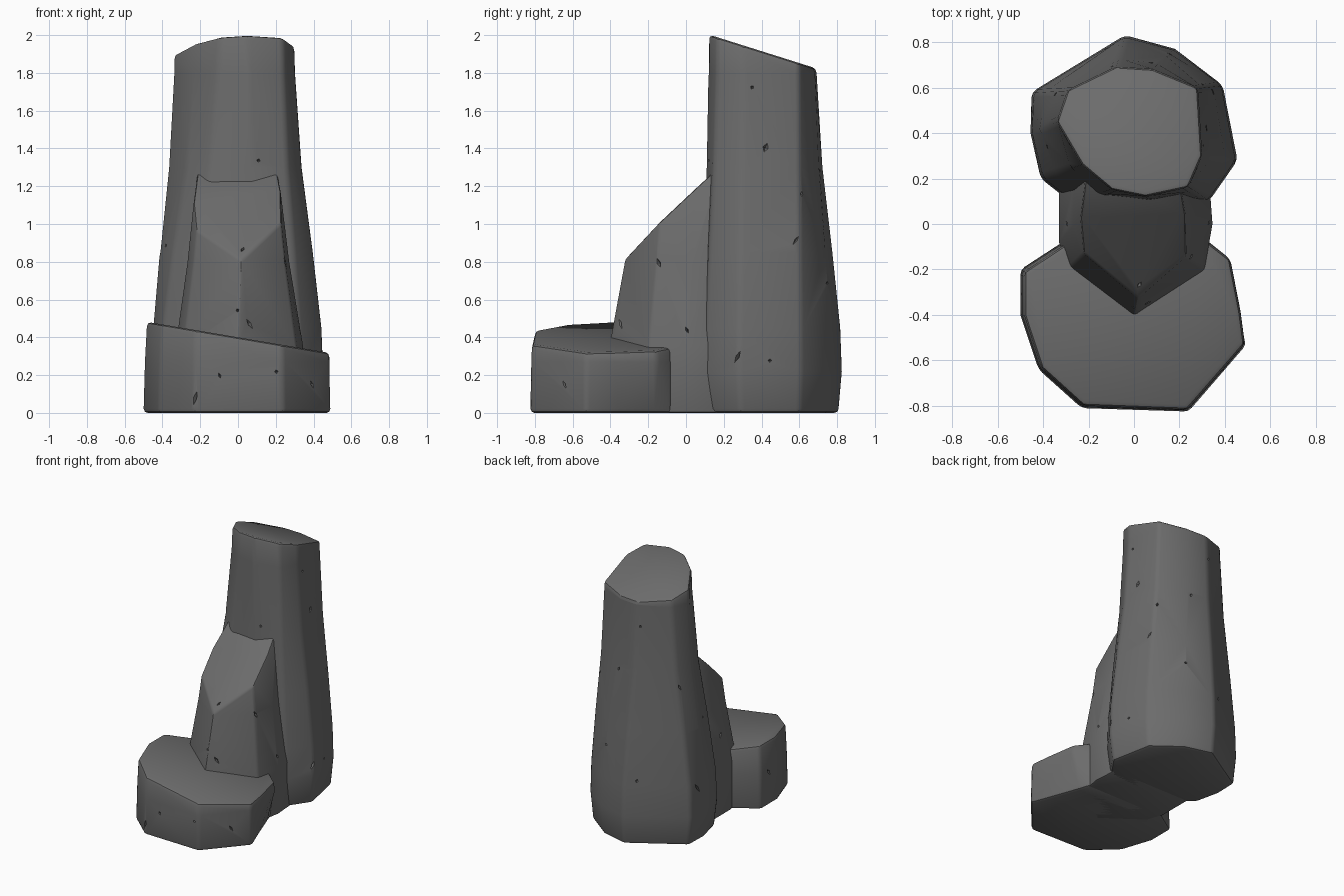
import bpy, bmesh, random
from mathutils import Vector, Matrix

random.seed(4)
if "Cube" in bpy.data.objects:
    bpy.data.objects.remove(bpy.data.objects["Cube"], do_unlink=True)

stone = bpy.data.materials.new("stone grey")
stone.use_nodes = True
stone.diffuse_color = (0.15, 0.15, 0.15, 1)
stone.node_tree.nodes["Principled BSDF"].inputs["Base Color"].default_value = stone.diffuse_color


def blend(a, b, t):
    return [Vector(p).lerp(Vector(q), t) for p, q in zip(a, b)]


def scaled(ring, s, cy):
    return [(x * s, cy + (y - cy) * s) for x, y in ring]


def new_object(name, bm):
    mesh = bpy.data.meshes.new(name)
    bmesh.ops.recalc_face_normals(bm, faces=bm.faces)
    bm.to_mesh(mesh)
    bm.free()
    obj = bpy.data.objects.new(name, mesh)
    bpy.context.collection.objects.link(obj)
    return obj


def apply(obj, mod):
    with bpy.context.temp_override(object=obj, active_object=obj):
        bpy.ops.object.modifier_apply(modifier=mod.name)


def rock(name, rings, cuts, soften, chips):
    """Loft outlines upward, slice with planes, soften edges, then chip the surface."""
    bm = bmesh.new()
    loops = [[bm.verts.new((p[0], p[1], z)) for p in ring] for z, ring in rings]
    n = len(loops[0])
    for low, high in zip(loops, loops[1:]):
        for i in range(n):
            j = (i + 1) % n
            bm.faces.new((low[i], low[j], high[j], high[i]))
    bm.faces.new(loops[0])
    bm.faces.new(loops[-1])
    bmesh.ops.recalc_face_normals(bm, faces=bm.faces)
    for co, normal in cuts:
        geom = bm.verts[:] + bm.edges[:] + bm.faces[:]
        bmesh.ops.bisect_plane(bm, geom=geom, plane_co=co, plane_no=normal, clear_outer=True)
        bmesh.ops.holes_fill(bm, edges=[e for e in bm.edges if e.is_boundary])
    obj = new_object(name, bm)
    bevel = obj.modifiers.new("worn edges", 'BEVEL')
    bevel.width, bevel.segments, bevel.angle_limit = soften, 2, 0.4
    apply(obj, bevel)

    # Small pits and cracks: stretched pyramids sunk into the surface
    bm = bmesh.new()
    for spot, length, width in chips:
        bpy.context.view_layer.update()
        _, hit, normal, _ = obj.closest_point_on_mesh(Vector(spot))
        turn = normal.to_track_quat('Z', 'Y').to_matrix().to_4x4()
        spin = Matrix.Rotation(random.uniform(-0.7, 0.7), 4, 'Z')
        size = Matrix.Diagonal((width, length, 0.05, 1))
        bmesh.ops.create_cone(bm, cap_ends=True, segments=4, radius1=0, radius2=1, depth=1,
                              matrix=Matrix.Translation(hit) @ turn @ spin @ size)
    cutter = new_object(name + "_chips", bm)
    cutter.hide_render = True
    cut = obj.modifiers.new("chips", 'BOOLEAN')
    cut.operation, cut.solver, cut.object = 'DIFFERENCE', 'EXACT', cutter
    apply(obj, cut)
    bpy.data.objects.remove(cutter, do_unlink=True)

    obj.data.materials.clear()
    obj.data.materials.append(stone)
    for face in obj.data.polygons:
        face.material_index = 0
    bpy.ops.object.select_all(action='DESELECT')
    obj.select_set(True)
    bpy.context.view_layer.objects.active = obj
    bpy.ops.object.shade_smooth_by_angle(angle=0.55)
    return obj


# Tall column with a top slanting down to the back
foot = [(-.45, .58), (-.04, .83), (.18, .77), (.39, .61), (.455, .28),
        (.33, .10), (.1, .08), (-.27, .09), (-.41, .2), (-.455, .4)]
crown = [(-.29, .59), (-.08, .69), (.08, .68), (.28, .6), (.3, .3),
         (.24, .16), (.05, .12), (-.1, .15), (-.23, .26), (-.34, .45)]
rings = [(0, scaled(foot, .95, .45))]
rings += [(z, blend(foot, crown, t)) for z, t in
          ((.22, 0), (.45, .06), (.85, .36), (1.3, .75), (1.8, .98), (2.2, 1.05))]
rock("tall_column", rings, [((0, .13, 2.0), (0, .315, 1))], .025,
     [((.4, .43, 1.41), .05, .03), ((.4, .36, 1.73), .02, .02), ((.5, .46, .28), .02, .02),
      ((.5, .25, .3), .07, .02), ((.5, .6, .93), .06, .015), ((.4, .72, 1.17), .03, .02),
      ((-.5, .5, .42), .09, .02), ((-.5, .3, .9), .02, .02), ((-.4, .6, 1.2), .05, .015),
      ((-.2, .9, .5), .025, .02), ((.2, .9, .7), .02, .025), ((.13, 0, 1.34), .02, .02),
      ((.1, .9, 1.3), .03, .02), ((-.2, .9, 1.65), .02, .02)])

# Sloping buttress leaning against the column
low = [(-.33, .2), (-.33, -.08), (-.29, -.2), (0, -.41), (.31, -.2), (.345, 0), (.33, .2)]
high = [(-.21, .2), (-.215, .05), (-.19, -.1), (.03, -.26), (.2, -.12), (.21, .05), (.2, .2)]
rings = [(0, low), (.35, low), (.8, blend(low, high, .55)), (1.3, high)]
rock("buttress", rings, [((0, .09, 1.2), (-.08, -.68, .72))], .02,
     [((.02, -.3, .9), .04, .015), ((.1, -.4, .48), .06, .02), ((-.07, -.5, .57), .02, .02),
      ((.3, -.15, .8), .06, .02), ((.4, 0, .45), .04, .015), ((-.3, 0, .6), .05, .015)])

# Low front block with a top slanting down to one side
base = [(-.5, -.2), (-.3, -.07), (.33, -.07), (.43, -.15), (.475, -.38), (.495, -.53),
        (.24, -.825), (-.23, -.81), (-.42, -.64), (-.5, -.4)]
under = list(base)
under[3], under[4] = (.36, -.17), (.43, -.36)
rim = scaled(base, .95, -.45)
rings = [(0, under), (.27, scaled(base, .985, -.45)), (.6, rim)]
rock("front_block", rings, [((0, 0, .40), (.17, 0, 1))], .022,
     [((-.25, -.9, .08), .08, .02), ((.2, -.9, .22), .02, .02), ((-.1, -.9, .2), .03, .015),
      ((-.5, -.3, .25), .06, .02), ((.4, -.65, .15), .05, .015)])
